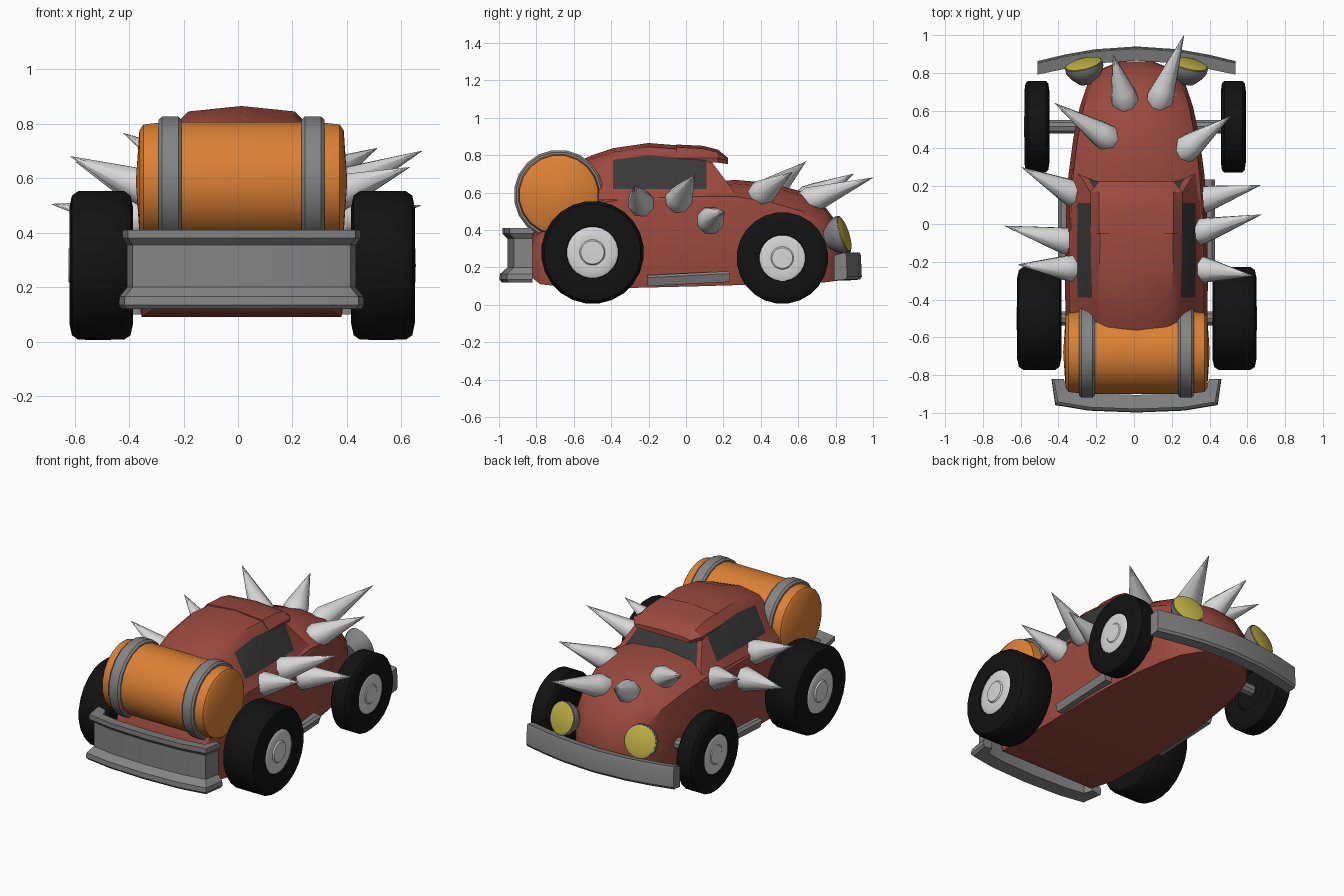
import bpy, bmesh, math
from mathutils import Vector

if "Cube" in bpy.data.objects:
    bpy.data.objects.remove(bpy.data.objects["Cube"])

CX = 0.013  # centre line of the car


def material(name, rgb):
    m = bpy.data.materials.new(name)
    m.diffuse_color = (*rgb, 1)
    m.use_nodes = True
    m.node_tree.nodes["Principled BSDF"].inputs["Base Color"].default_value = m.diffuse_color
    return m


RED = material("rust red", (0.33, 0.068, 0.048))
ORANGE = material("orange", (0.72, 0.22, 0.035))
GREY = material("steel grey", (0.23, 0.23, 0.23))
SILVER = material("silver", (0.68, 0.68, 0.68))
BLACK = material("tyre black", (0.006, 0.006, 0.006))
GLASS = material("dark glass", (0.04, 0.04, 0.04))
YELLOW = material("lamp yellow", (0.55, 0.46, 0.06))


def finish(name, bm, mats, angle=30):
    bmesh.ops.remove_doubles(bm, verts=bm.verts, dist=1e-5)
    bmesh.ops.recalc_face_normals(bm, faces=bm.faces)
    me = bpy.data.meshes.new(name)
    bm.to_mesh(me)
    bm.free()
    for m in mats:
        me.materials.append(m)
    for p in me.polygons:
        p.use_smooth = True
    me.set_sharp_from_angle(angle=math.radians(angle))
    ob = bpy.data.objects.new(name, me)
    bpy.context.collection.objects.link(ob)
    return ob


def loft(rings, rule=None):
    """Skin closed rings; rule(station, row) gives the material index. Returns bmesh and caps."""
    bm = bmesh.new()
    vs = [[bm.verts.new(p) for p in r] for r in rings]
    n = len(rings[0])
    for i in range(len(vs) - 1):
        for j in range(n):
            k = (j + 1) % n
            f = bm.faces.new((vs[i][j], vs[i][k], vs[i + 1][k], vs[i + 1][j]))
            if rule:
                f.material_index = rule(i, j)
    caps = [bm.faces.new(vs[0]), bm.faces.new(vs[-1][::-1])]
    return bm, caps


def section(half, y0, slope=0.0):
    """Mirror half points (x, z), bottom edge to top centre, into a full ring."""
    full = half + [(-x, z) for x, z in half[-2::-1]]
    return [(CX + x, y0 - slope * (z - 0.6), z) for x, z in full]


def lathe(name, profile, centre, axis, mat, n=24, angle=35):
    """Turn (radius, distance) points around an axis."""
    q = Vector(axis).to_track_quat('Z', 'Y')
    c = Vector(centre)
    rings = [[c + q @ Vector((max(r, 1e-4) * math.cos(2 * math.pi * (j + .5) / n),
                              max(r, 1e-4) * math.sin(2 * math.pi * (j + .5) / n), d))
              for j in range(n)] for r, d in profile]
    return finish(name, loft(rings)[0], [mat], angle)


# Lower body: y, bottom z, half width, shoulder z, top z
rings = []
for y, zb, w, zs, zt in [(-.83, .15, .31, .30, .36), (-.78, .11, .35, .38, .47),
                         (-.60, .09, .375, .52, .62), (-.30, .09, .378, .57, .62),
                         (.10, .10, .372, .58, .65), (.26, .105, .36, .58, .668),
                         (.45, .11, .335, .55, .652), (.62, .115, .30, .50, .605),
                         (.74, .12, .26, .43, .53), (.82, .13, .19, .34, .42),
                         (.86, .15, .09, .25, .31)]:
    zm = zb + (zs - zb) * 0.6
    rings.append(section([(w * .97, zb), (w, zb + .06), (w, zm), (w * .93, zs),
                          (w * .6, zt - .02), (0, zt)], y))
finish("car_body", loft(rings)[0], [RED])

# Cabin: y, belt width, window bottom width, window top width and z, roof width, roof z
rings = []
for y, wb, w1, w2, zt, w3, zr, slope in [(-.62, .33, .28, .20, .71, .14, .75, 0),
                                         (-.50, .35, .30, .22, .745, .165, .80, 0),
                                         (-.39, .358, .312, .235, .775, .185, .837, 0),
                                         (-.20, .358, .315, .24, .80, .195, .865, 0),
                                         (.11, .355, .312, .24, .775, .19, .84, 0),
                                         (.26, .34, .29, .225, .765, .185, .80, .75)]:
    rings.append(section([(wb, .56), (w1, .62), (w2, zt), (w3, zr - .02), (0, zr)], y, slope))
bm, caps = loft(rings, lambda i, j: 1 if i in (2, 3) and j in (1, 6) else 0)
bmesh.ops.recalc_face_normals(bm, faces=bm.faces)
bmesh.ops.inset_individual(bm, faces=[caps[1]], thickness=.03)
caps[1].material_index = 1  # windscreen
finish("cabin", bm, [RED, GLASS])

# Visor over the windscreen
rings = [section([(.238, .76), (.243, .785), (.197, z - .015), (0, z)], y)
         for y, z in [(-.05, .857), (.09, .85), (.17, .83)]]
rings.append(section([(.19, .752), (.2, .77), (.17, .778), (0, .785)], .225))
finish("roof_visor", loft(rings)[0], [RED])

# Wheels, hubs and axles
for label, y, r, hw, off, cx in [("rear", -.50, .275, .117, .517, .015),
                                 ("front", .515, .245, .066, .52, .006)]:
    hub = r * .5
    half = [(hub * .97, hw * .75), (hub * 1.02, hw * .97), (r * .78, hw),
            (r * .94, hw * .92), (r, hw * .72)]
    tyre = [(0, hw * .75)] + half + [(a, -d) for a, d in half[::-1]] + [(0, -hw * .75)]
    for side, s in (("right", 1), ("left", -1)):
        c = (cx + s * off, y, r + .005)
        lathe(f"{label}_{side}_tyre", tyre, c, (s, 0, 0), BLACK)
        lathe(f"{label}_{side}_hub",
              [(0, hw * .5), (hub, hw * .5), (hub, hw * .9), (hub * .88, hw * .98),
               (hub * .5, hw * .95), (hub * .45, hw * 1.02), (0, hw * 1.03)],
              c, (s, 0, 0), SILVER)
    lathe(f"{label}_axle", [(.038, -off), (.038, off)], (cx, y, r + .005), (1, 0, 0), GREY, 10)

# Barrel and its two bands
BC = (CX, -.68, .588)
lathe("barrel", [(0, -.388), (.19, -.375), (.212, -.36), (.222, -.27), (.222, .27),
                 (.212, .36), (.19, .375), (0, .388)], BC, (1, 0, 0), ORANGE, 20, 40)
for side, s in (("right", 1), ("left", -1)):
    lathe(f"barrel_band_{side}", [(.20, -.042), (.23, -.042), (.241, -.03), (.241, .03),
                                  (.23, .042), (.20, .042)],
          (CX + s * .262, -.68, .588), (1, 0, 0), GREY, 20)


# Bumpers: sweep a profile (outward, z) along a plan path (x, y, outward x, outward y)
def bumper(name, path, profile):
    full = [(-x, y, -u, v) for x, y, u, v in path[:0:-1]] + path
    rings = [[(CX + x + u * d, y + v * d, z) for d, z in profile] for x, y, u, v in full]
    finish(name, loft(rings)[0], [GREY])


bumper("rear_bumper",
       [(0, -.955, 0, -1), (.25, -.945, .05, -1), (.40, -.92, .7, -.9), (.42, -.82, .7, 0)],
       [(-.05, .13), (.03, .12), (.043, .135), (.04, .165), (0, .20), (0, .355),
        (.025, .38), (.025, .41), (-.05, .40)])
bumper("front_bumper",
       [(0, .94, 0, 1), (.22, .925, .05, 1), (.38, .897, .08, 1), (.525, .862, 0, .95)],
       [(-.075, .13), (-.01, .135), (0, .15), (-.005, .265), (-.012, .28), (-.075, .265)])

# Headlights
for side, s in (("right", 1), ("left", -1)):
    n = Vector((s * .22, .93, .30)).normalized()
    c = Vector((CX + s * .28, .845, .378))
    lathe(f"headlight_shell_{side}", [(.05, -.10), (.085, -.06), (.103, -.025), (.103, .0),
                                      (0, .0)], c, n, GREY, 18)
    lathe(f"headlight_lens_{side}", [(.097, -.01), (.097, .004), (.085, .009), (0, .011)],
          c, n, YELLOW, 18)

# Side steps
for side, s in (("right", 1), ("left", -1)):
    rings = [[(CX + s * x, y, z + dz) for x, z in [(.33, .10), (.40, .10), (.415, .145),
                                                   (.40, .158), (.33, .158)]]
             for y, dz in [(-.205, 0), (.235, .022)]]
    finish(f"side_step_{side}", loft(rings)[0], [GREY])

# Spikes: base on the body, tip
spikes = [((-.05, .66, .57), (-.11, .895, .70)), ((.14, .67, .56), (.265, 1.0, .68)),
          ((-.15, .46, .61), (-.42, .64, .765)), ((.28, .40, .59), (.51, .57, .71)),
          ((-.32, .16, .54), (-.595, .30, .66)), ((-.36, -.09, .45), (-.685, -.01, .505)),
          ((-.33, -.235, .56), (-.615, -.215, .68)), ((.37, .13, .45), (.67, .205, .50)),
          ((.35, -.04, .56), (.675, .05, .70)), ((.35, -.24, .54), (.63, -.275, .64))]
for i, (b, t) in enumerate(spikes):
    b, t = Vector(b), Vector(t)
    length = (t - b).length
    lathe(f"spike_{i + 1}", [(.06, -.05), (.076, .0), (.066, .05), (.001, length)],
          b, t - b, SILVER, 8, 50)
